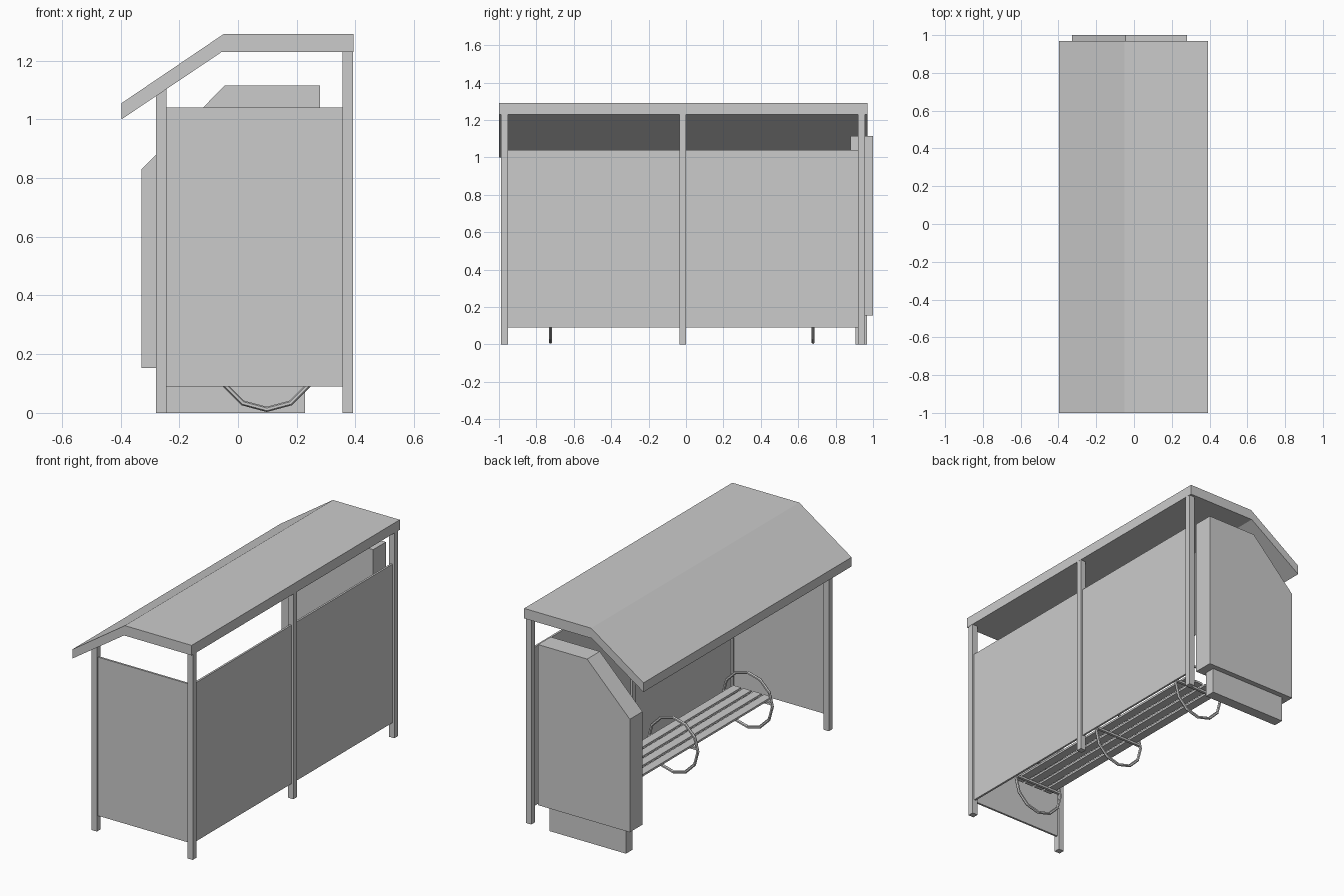
import bpy, bmesh, math
from mathutils import Vector

cube = bpy.data.objects.get("Cube")
if cube:
    bpy.data.objects.remove(cube, do_unlink=True)

grey = bpy.data.materials.new("light_grey_metal")
grey.use_nodes = True
colour = (0.6, 0.6, 0.6, 1)
grey.diffuse_color = colour
grey.node_tree.nodes["Principled BSDF"].inputs["Base Color"].default_value = colour


def finish(name, bm):
    bmesh.ops.recalc_face_normals(bm, faces=bm.faces)
    mesh = bpy.data.meshes.new(name)
    bm.to_mesh(mesh)
    bm.free()
    mesh.materials.append(grey)
    obj = bpy.data.objects.new(name, mesh)
    bpy.context.collection.objects.link(obj)
    return obj


def extrude_profile(name, points, y0, y1):
    """Solid from an x-z outline, running along y."""
    bm = bmesh.new()
    face = bm.faces.new([bm.verts.new((x, y0, z)) for x, z in points])
    ext = bmesh.ops.extrude_face_region(bm, geom=[face])
    verts = [g for g in ext["geom"] if isinstance(g, bmesh.types.BMVert)]
    bmesh.ops.translate(bm, verts=verts, vec=(0, y1 - y0, 0))
    return finish(name, bm)


def box(name, x0, x1, y0, y1, z0, z1):
    return extrude_profile(name, [(x0, z0), (x1, z0), (x1, z1), (x0, z1)], y0, y1)


def ring(name, centre, radius, tube, sides=12, tube_sides=6):
    """Faceted hoop standing in the x-z plane."""
    bm = bmesh.new()
    loops = []
    for i in range(sides):
        a = math.tau * i / sides
        out = Vector((math.cos(a), 0, math.sin(a)))
        loops.append([])
        for j in range(tube_sides):
            b = math.tau * j / tube_sides
            p = out * (radius + tube * math.cos(b)) + Vector((0, tube * math.sin(b), 0))
            loops[-1].append(bm.verts.new(p + Vector(centre)))
    for i in range(sides):
        a, b = loops[i], loops[(i + 1) % sides]
        for j in range(tube_sides):
            k = (j + 1) % tube_sides
            bm.faces.new((a[j], b[j], b[k], a[k]))
    return finish(name, bm)


# Bent roof slab
extrude_profile("roof", [(-0.397, 1.0), (-0.055, 1.23), (0.393, 1.23),
                         (0.393, 1.29), (-0.05, 1.29), (-0.397, 1.055)], -1.0, 0.97)

# Posts: three along the rear wall, one at the open corner
POST = 0.036
for name, y in (("front", -0.988), ("middle", -0.036), ("back", 0.92)):
    box(f"wall_post_{name}", 0.356, 0.392, y, y + POST, 0, 1.235)
extrude_profile("open_corner_post", [(-0.28, 0), (-0.244, 0), (-0.244, 1.11),
                                     (-0.28, 1.085)], -0.988, -0.952)

# Wall panels between the posts
LOW, HIGH = 0.09, 1.04
box("wall_panel_front", 0.368, 0.380, -0.952, -0.036, LOW, HIGH)
box("wall_panel_back", 0.368, 0.380, 0.0, 0.92, LOW, HIGH)
box("end_panel", -0.244, 0.356, -0.976, -0.964, LOW, HIGH)

# Display case with chamfered top, on a plinth
extrude_profile("display_case", [(-0.328, 0.153), (0.28, 0.153), (0.28, 1.115),
                                 (-0.045, 1.115), (-0.328, 0.83)], 0.88, 1.0)
box("display_plinth", -0.28, 0.228, 0.905, 0.968, 0, 0.155)

# Bench: slats carried by hoops with cross bars
CX, CZ = 0.098, 0.175
for i in range(4):
    x = CX + (i - 1.5) * 0.068
    box(f"bench_slat_{i + 1}", x - 0.026, x + 0.026, -0.77, 0.73, 0.198, 0.21)
for i, y in enumerate((-0.725, -0.02, 0.68)):
    ring(f"bench_hoop_{i + 1}", (CX, y, CZ), 0.163, 0.009)
    box(f"bench_cross_bar_{i + 1}", CX - 0.158, CX + 0.158, y - 0.008, y + 0.008, 0.186, 0.198)
